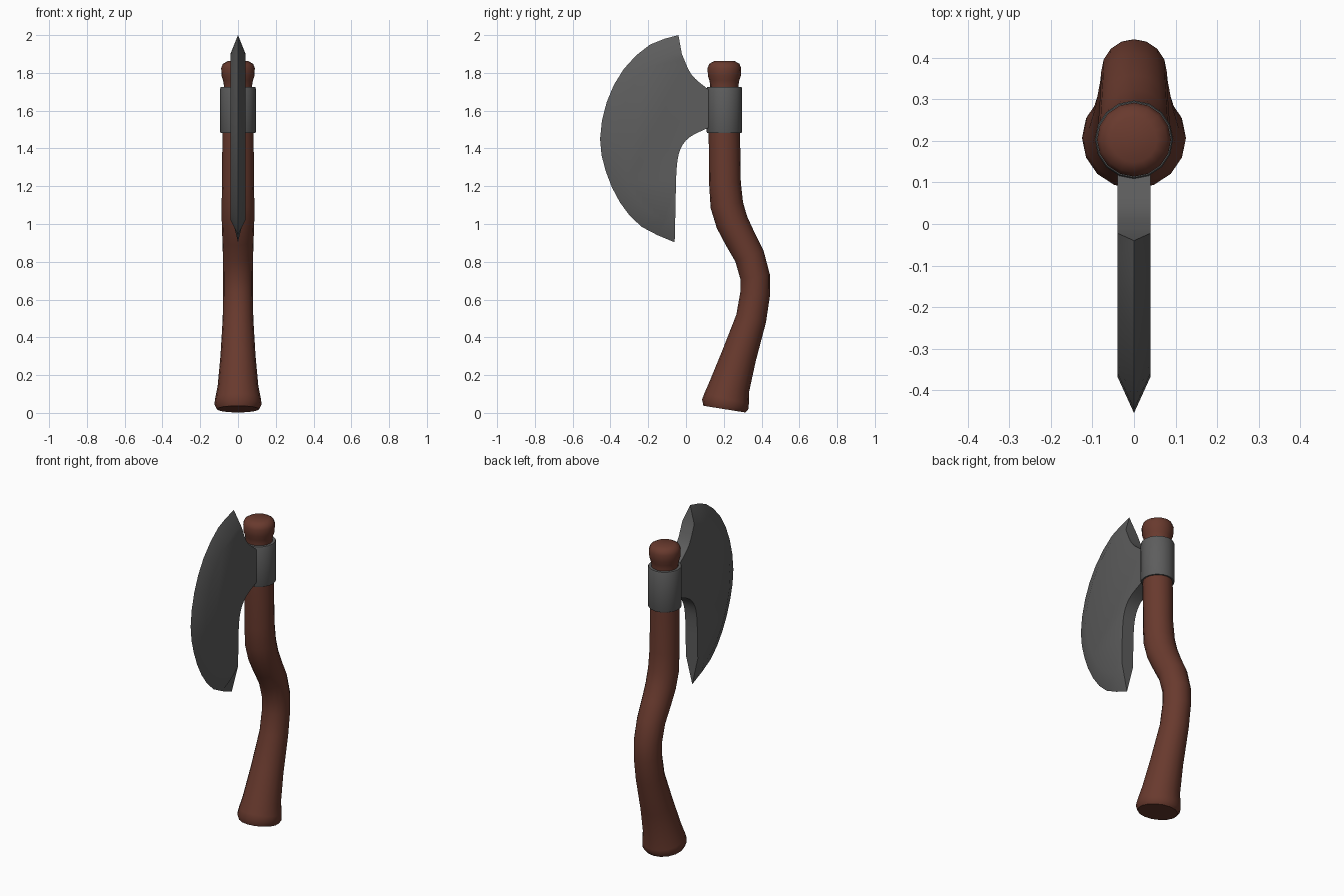
import bpy, bmesh, math
from mathutils import Vector

if "Cube" in bpy.data.objects:
    bpy.data.objects.remove(bpy.data.objects["Cube"])


def material(name, rgb):
    m = bpy.data.materials.new(name)
    m.diffuse_color = (*rgb, 1)
    m.use_nodes = True
    m.node_tree.nodes["Principled BSDF"].inputs["Base Color"].default_value = m.diffuse_color
    return m


def finish(name, bm, mat, angle):
    bmesh.ops.recalc_face_normals(bm, faces=bm.faces)
    mesh = bpy.data.meshes.new(name)
    bm.to_mesh(mesh)
    bm.free()
    mesh.materials.append(mat)
    ob = bpy.data.objects.new(name, mesh)
    bpy.context.collection.objects.link(ob)
    bpy.ops.object.select_all(action='DESELECT')
    ob.select_set(True)
    bpy.context.view_layer.objects.active = ob
    bpy.ops.object.shade_smooth_by_angle(angle=math.radians(angle))
    return ob


def sweep(name, stations, mat, sides=16, angle=50):
    """Round rod along (y, z, radius) stations, rings square to the path."""
    bm = bmesh.new()
    rings = []
    last = len(stations) - 1
    for i, (y, z, r) in enumerate(stations):
        a, b = stations[max(i - 1, 0)], stations[min(i + 1, last)]
        t = Vector((0, b[0] - a[0], b[1] - a[1])).normalized()
        side = Vector((0, t.z, -t.y))
        ring = []
        for k in range(sides):
            u = 2 * math.pi * k / sides
            ring.append(bm.verts.new(Vector((0, y, z)) + side * (r * math.sin(u))
                                     + Vector((r * math.cos(u), 0, 0))))
        rings.append(ring)
    for a, b in zip(rings, rings[1:]):
        for k in range(sides):
            n = (k + 1) % sides
            bm.faces.new((a[k], a[n], b[n], b[k]))
    bm.faces.new(rings[0])
    bm.faces.new(rings[-1])
    return finish(name, bm, mat, angle)


def spline(pts, steps):
    """Catmull-Rom curve through 2D points."""
    p = [Vector(q) for q in pts]
    p = [2 * p[0] - p[1]] + p + [2 * p[-1] - p[-2]]
    out = []
    for a, b, c, d in zip(p, p[1:], p[2:], p[3:]):
        for s in range(steps):
            t = s / steps
            out.append(0.5 * (2 * b + (c - a) * t + (2 * a - 5 * b + 4 * c - d) * t * t
                              + (3 * b - a - 3 * c + d) * t ** 3))
    return out + [p[-2]]


wood = material("wood", (0.14, 0.042, 0.027))
steel = material("steel", (0.11, 0.11, 0.11))

# Curved handle with flared foot and rounded knob
sweep("handle", [
    (.203, .020, .112), (.207, .045, .125), (.215, .075, .121), (.230, .140, .108),
    (.280, .300, .093), (.345, .500, .081), (.366, .630, .079), (.366, .720, .079),
    (.336, .830, .080), (.285, .925, .083), (.243, 1.01, .086), (.216, 1.10, .087),
    (.206, 1.22, .084), (.203, 1.48, .083), (.203, 1.735, .075), (.203, 1.76, .079),
    (.203, 1.785, .087), (.203, 1.825, .089), (.203, 1.848, .080), (.203, 1.862, .055),
], wood)

# Metal collar
sweep("collar", [(.203, 1.481, .085), (.203, 1.481, .091), (.203, 1.488, .094),
                 (.203, 1.718, .094), (.203, 1.725, .091), (.203, 1.725, .085)], steel, angle=40)

# Blade outlines (y, z): sharp outer arc, inset bevel line, concave back edges
outer = spline([(-.04, 2.0), (-.19, 1.95), (-.33, 1.82), (-.42, 1.645), (-.455, 1.45),
                (-.425, 1.28), (-.35, 1.115), (-.235, .985), (-.06, .903)], 2)
inset = [Vector((-.022, 1.90))]
for a, b, c in zip(outer, outer[1:], outer[2:]):
    t = (c - a).normalized()
    inset.append(b + Vector((-t.y, t.x)) * .088)
inset.append(Vector((-.056, 1.07)))
lower_back = spline([(-.056, 1.07), (-.05, 1.29), (-.03, 1.395), (.02, 1.46), (.12, 1.51)], 3)
upper_back = spline([(.12, 1.71), (.03, 1.79), (-.022, 1.90)], 4)
back = lower_back[1:] + upper_back[:-1]

# Blade: two flat cheeks, bevels to the edge, closed back
bm = bmesh.new()
edge = [bm.verts.new((0, p.x, p.y)) for p in outer]
loops = []
for x in (-.04, .04):
    loop = [bm.verts.new((x, p.x, p.y)) for p in inset + back]
    bm.faces.new(loop)
    for i in range(len(edge) - 1):
        bm.faces.new((edge[i], edge[i + 1], loop[i + 1], loop[i]))
    loops.append(loop)
n, total = len(inset), len(inset) + len(back)
for i in range(n - 1, total):
    j = (i + 1) % total
    bm.faces.new((loops[0][i], loops[0][j], loops[1][j], loops[1][i]))
for e, i in ((0, 0), (-1, n - 1)):
    bm.faces.new((edge[e], loops[0][i], loops[1][i]))
finish("blade", bm, steel, 30)
